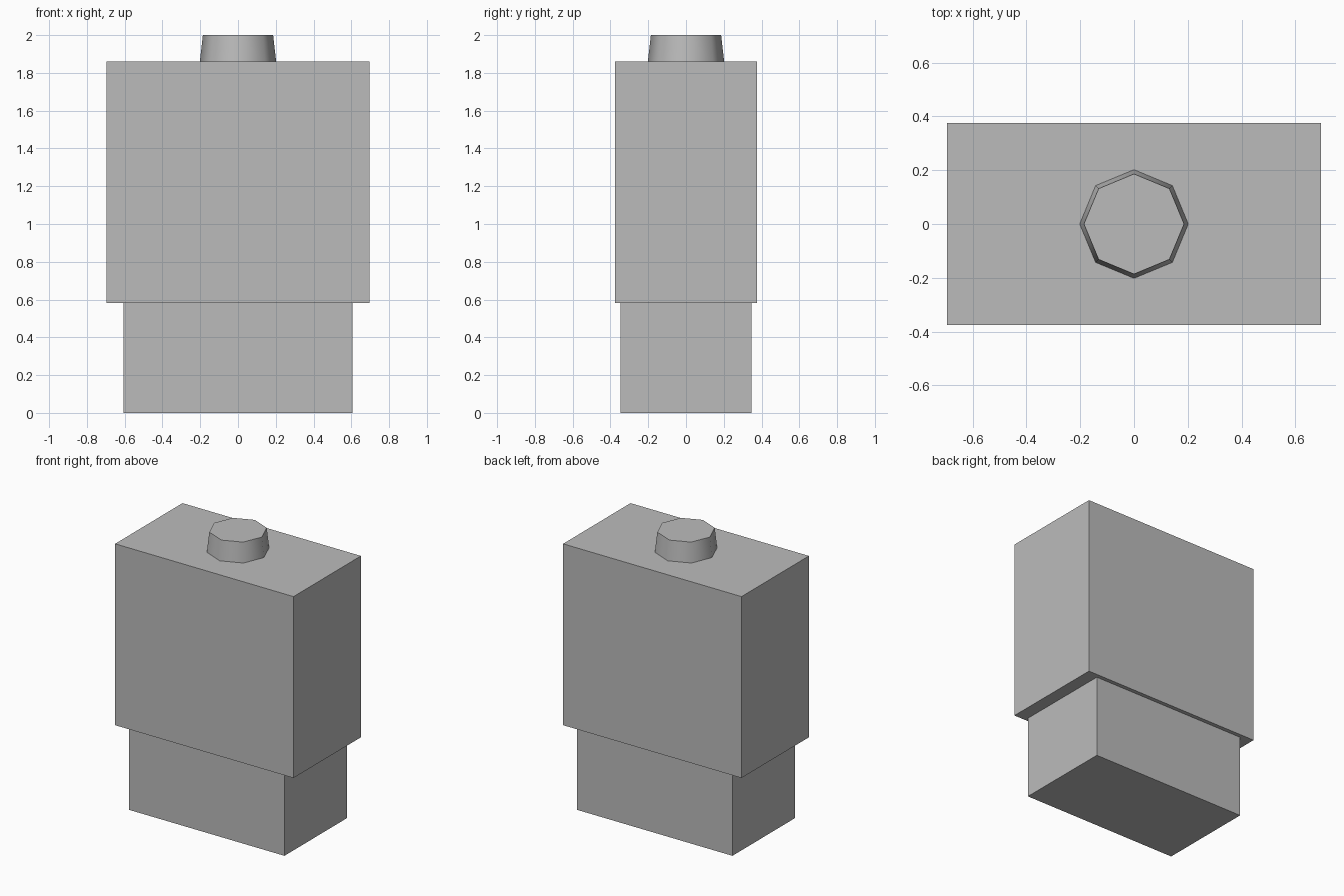
import bpy
import math

if "Cube" in bpy.data.objects:
    bpy.data.objects.remove(bpy.data.objects["Cube"])

# Single plain grey
grey = bpy.data.materials.new("plain_grey")
grey.diffuse_color = (0.5, 0.5, 0.5, 1.0)
grey.use_nodes = True
grey.node_tree.nodes["Principled BSDF"].inputs["Base Color"].default_value = grey.diffuse_color


def add_box(name, width, depth, z0, z1):
    bpy.ops.mesh.primitive_cube_add(size=1, location=(0, 0, (z0 + z1) / 2))
    ob = bpy.context.object
    ob.name = name
    ob.scale = (width, depth, z1 - z0)
    bpy.ops.object.transform_apply(location=True, rotation=False, scale=True)
    ob.data.materials.append(grey)
    return ob


# Narrow lower block and wider main block
add_box("lower_block", 1.21, 0.694, 0.0, 0.583)
add_box("main_block", 1.39, 0.75, 0.583, 1.86)

# Tapered eight-sided knob with smooth sides and a flat top
bpy.ops.mesh.primitive_cone_add(vertices=8, radius1=0.202, radius2=0.186,
                                depth=0.14, location=(0, 0, 1.93))
knob = bpy.context.object
knob.name = "top_knob"
knob.data.materials.append(grey)
bpy.ops.object.shade_smooth_by_angle(angle=math.radians(50))
